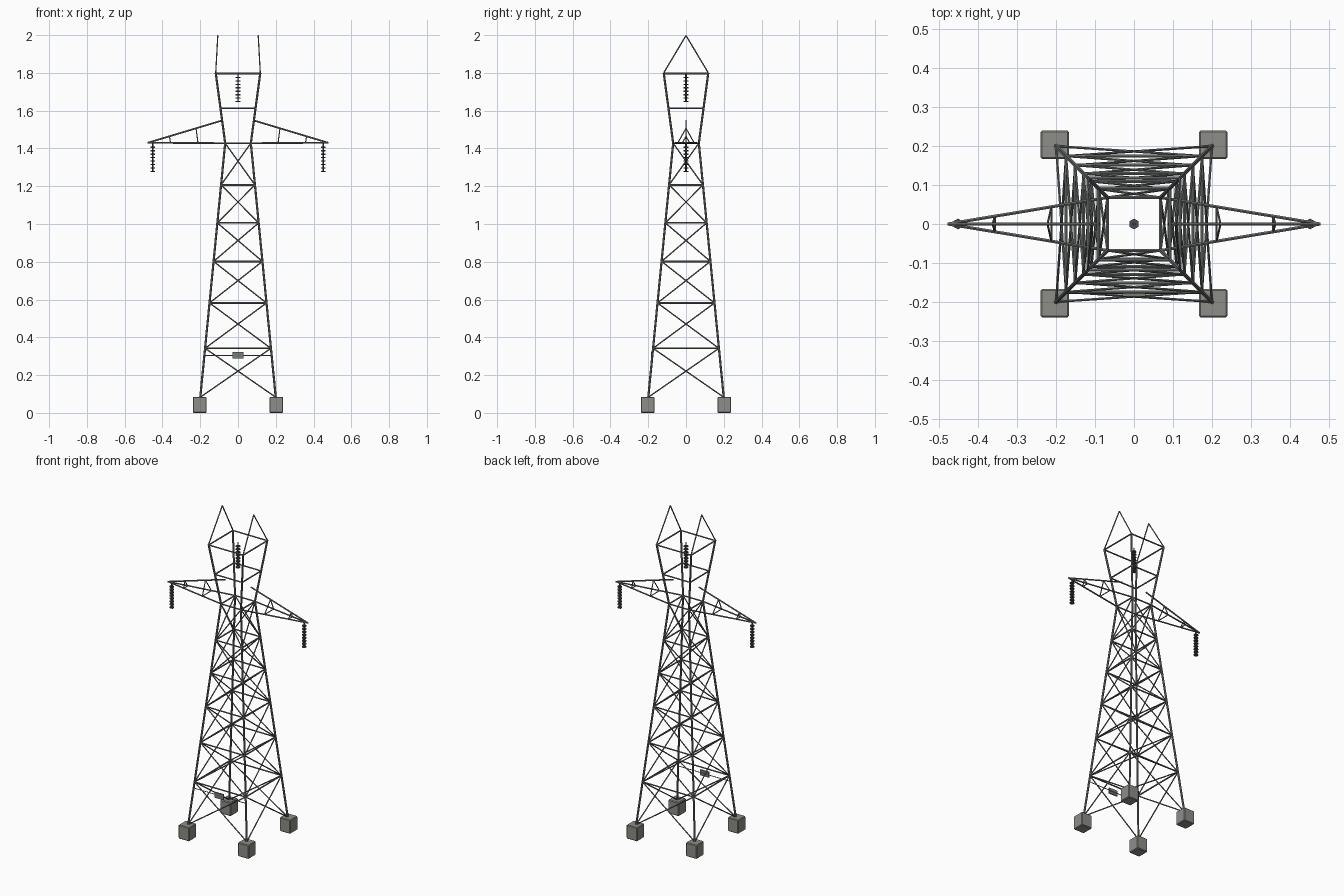
import bpy, bmesh
from mathutils import Vector, Matrix

if "Cube" in bpy.data.objects:
    bpy.data.objects.remove(bpy.data.objects["Cube"])


def material(name, rgb):
    m = bpy.data.materials.new(name)
    m.diffuse_color = (*rgb, 1)
    m.use_nodes = True
    m.node_tree.nodes["Principled BSDF"].inputs["Base Color"].default_value = m.diffuse_color
    return m


STEEL = material("galvanised_steel", (0.17, 0.175, 0.175))
CONCRETE = material("concrete", (0.27, 0.27, 0.25))
CERAMIC = material("insulator_grey", (0.065, 0.075, 0.085))
PLATE = material("sign_grey", (0.18, 0.21, 0.18))


def finish(bm, name, mat):
    me = bpy.data.meshes.new(name)
    bm.to_mesh(me)
    bm.free()
    me.materials.append(mat)
    ob = bpy.data.objects.new(name, me)
    bpy.context.collection.objects.link(ob)
    return ob


def bar(bm, a, b, w):
    """Six-sided bar of width w between two points."""
    a, b = Vector(a), Vector(b)
    d = b - a
    rot = d.to_track_quat('Z', 'Y').to_matrix().to_4x4()
    bmesh.ops.create_cone(bm, cap_ends=True, segments=6, radius1=w / 2, radius2=w / 2,
                          depth=d.length, matrix=Matrix.Translation((a + b) / 2) @ rot)


def bars(name, segments, w, mat=STEEL):
    bm = bmesh.new()
    for a, b in segments:
        bar(bm, a, b, w)
    return finish(bm, name, mat)


def box(name, centre, size, mat, bevel=0):
    bm = bmesh.new()
    bmesh.ops.create_cube(bm, size=1, matrix=Matrix.Translation(centre) @ Matrix.Diagonal((*size, 1)))
    if bevel:
        bmesh.ops.bevel(bm, geom=bm.edges[:], offset=bevel, segments=1, affect='EDGES')
    return finish(bm, name, mat)


FOOT, WAIST, TOP = 0.08, 1.428, 1.80


def half(z):
    """Half width of the tower at height z."""
    if z <= WAIST:
        return 0.2 + (0.068 - 0.2) * (z - FOOT) / (WAIST - FOOT)
    return 0.068 + (0.118 - 0.068) * (z - WAIST) / (TOP - WAIST)


CORNERS = [(-1, -1), (1, -1), (1, 1), (-1, 1)]


def corner(i, z):
    sx, sy = CORNERS[i % 4]
    return (sx * half(z), sy * half(z), z)


# concrete feet
for sx, sy in CORNERS:
    box("foundation_block", (sx * 0.203, sy * 0.203, 0.0425), (0.073, 0.073, 0.085), CONCRETE, 0.004)

# main legs, bending outward above the waist
bars("tower_legs", [(corner(i, a), corner(i, b)) for i in range(4)
                    for a, b in ((FOOT, WAIST), (WAIST, TOP))], 0.012)

# horizontal rings
levels = [0.342, 0.582, 0.802, 1.006, 1.207, WAIST, 1.613, 1.797]
bars("horizontal_rings", [(corner(i, z), corner(i + 1, z)) for z in levels for i in range(4)], 0.009)

# cross bracing on each face
steps = [0.083] + levels[:6]
braces = []
for a, b in zip(steps, steps[1:]):
    for i in range(4):
        braces += [(corner(i, a), corner(i + 1, b)), (corner(i + 1, a), corner(i, b))]
bars("cross_braces", braces, 0.007)

# two earth wire peaks
bars("earth_wire_peaks", [((s * 0.118, t * 0.118, TOP), (s * 0.107, 0, 1.998))
                          for s in (-1, 1) for t in (-1, 1)], 0.007)

# side arms
for s, side in ((-1, "left"), (1, "right")):
    tip = Vector((s * 0.478, 0, 1.43))
    upper = Vector((s * 0.088, 0, 1.547))
    chords = [((s * 0.068, t * 0.068, WAIST), tip) for t in (-1, 1)]
    bars(side + "_arm_chords", chords + [(upper, tip)], 0.009)
    struts = []
    for x_low, x_high in ((0.212, 0.222), (0.357, 0.363)):
        y = 0.068 * (0.478 - x_low) / 0.41
        peak = upper.lerp(tip, (x_high - 0.088) / 0.39)
        low = [(s * x_low, t * y, WAIST) for t in (-1, 1)]
        struts += [(low[0], peak), (low[1], peak), (low[0], low[1])]
    bars(side + "_arm_struts", struts, 0.006)

# insulator strings: thin rod with hexagonal discs
for name, x, z in (("left", -0.452, 1.43), ("right", 0.452, 1.43), ("middle", 0, 1.80)):
    bm = bmesh.new()
    bmesh.ops.create_cone(bm, cap_ends=True, segments=6, radius1=0.004, radius2=0.004,
                          depth=0.155, matrix=Matrix.Translation((x, 0, z - 0.0775)))
    for k in range(8):
        bmesh.ops.create_cone(bm, cap_ends=True, segments=6, radius1=0.0138, radius2=0.0138,
                              depth=0.006, matrix=Matrix.Translation((x, 0, z - 0.024 - k * 0.0183)))
    finish(bm, name + "_insulator", CERAMIC)

# warning plate on its rail at the front
y = -half(0.305)
bars("sign_rail", [((-half(0.305), y, 0.305), (half(0.305), y, 0.305))], 0.005)
box("sign_plate", (0, y - 0.004, 0.305), (0.06, 0.008, 0.034), PLATE)
